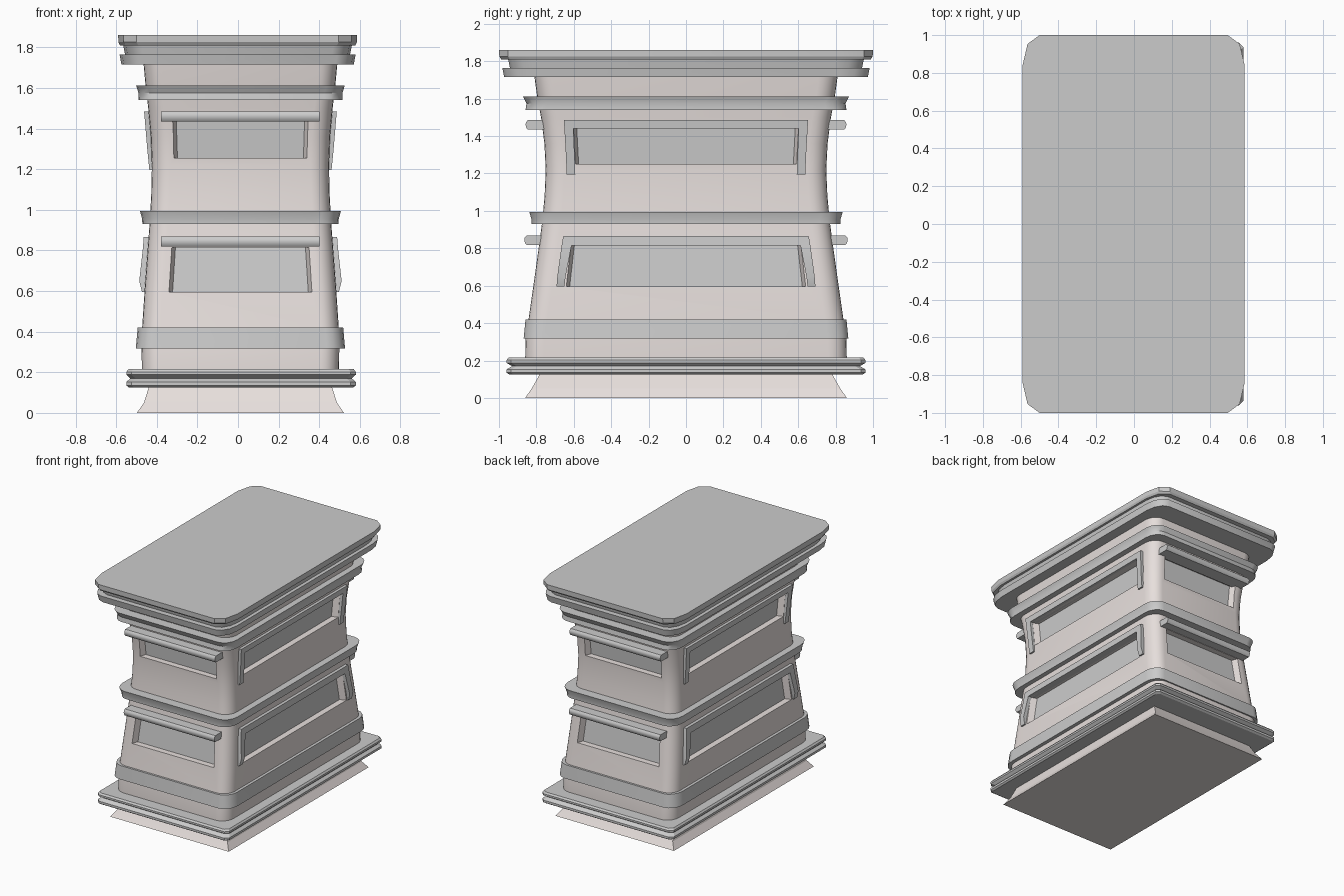
import bpy, bmesh
from math import cos, sin, pi, radians

if "Cube" in bpy.data.objects:
    bpy.data.objects.remove(bpy.data.objects["Cube"])

CX = 0.012  # the body sits slightly off centre in x
pink = bpy.data.materials.new("warm_plaster")
pink.diffuse_color = (0.80, 0.74, 0.72, 1)
pink.use_nodes = True
pink.node_tree.nodes["Principled BSDF"].inputs["Base Color"].default_value = pink.diffuse_color

# body profile: z, half width x, half depth y
PROFILE = [(0.20, .485, .86), (0.33, .487, .857), (0.42, .484, .842), (0.60, .472, .816),
           (0.80, .457, .788), (0.95, .446, .768), (1.08, .439, .756), (1.22, .436, .750),
           (1.36, .441, .757), (1.50, .454, .775), (1.62, .468, .797), (1.75, .480, .815)]


def wall(axis, z):
    """Half extent of the body at height z along axis 'x' or 'y'."""
    i = 1 if axis == 'x' else 2
    for a, b in zip(PROFILE, PROFILE[1:]):
        if a[0] <= z <= b[0]:
            return a[i] + (b[i] - a[i]) * (z - a[0]) / (b[0] - a[0])


def smooth(ob, angle=35):
    bpy.ops.object.select_all(action='DESELECT')
    ob.select_set(True)
    bpy.context.view_layer.objects.active = ob
    bpy.ops.object.shade_smooth_by_angle(angle=radians(angle))


def loft(name, rings, mat=None, angle=35):
    """Closed solid through a list of equal-length rings."""
    bm = bmesh.new()
    vs = [[bm.verts.new(p) for p in r] for r in rings]
    n = len(vs[0])
    for a, b in zip(vs, vs[1:]):
        for i in range(n):
            j = (i + 1) % n
            bm.faces.new((a[i], a[j], b[j], b[i]))
    bm.faces.new(vs[0])
    bm.faces.new(vs[-1])
    bmesh.ops.recalc_face_normals(bm, faces=bm.faces)
    me = bpy.data.meshes.new(name)
    bm.to_mesh(me)
    bm.free()
    ob = bpy.data.objects.new(name, me)
    bpy.context.collection.objects.link(ob)
    if mat:
        me.materials.append(mat)
    smooth(ob, angle)
    return ob


def rounded(hx, hy, z, rx, ry, n, cx):
    """Rectangle with elliptical corners."""
    pts = []
    for q, (sx, sy) in enumerate([(1, 1), (-1, 1), (-1, -1), (1, -1)]):
        for k in range(n + 1):
            t = q * pi / 2 + k * pi / 2 / n
            pts.append((cx + sx * (hx - rx) + rx * cos(t), sy * (hy - ry) + ry * sin(t), z))
    return pts


def stack(name, rows, rx=.09, ry=.11, n=4, cx=CX, mat=None, angle=35):
    return loft(name, [rounded(hx, hy, z, rx, ry, n, cx) for z, hx, hy in rows], mat, angle)


def place(axis, s, u, d, z):
    """u runs along the wall, d is distance outward from the centre."""
    return (CX + s * d, u, z) if axis == 'x' else (CX + u, s * d, z)


def strip(name, axis, s, rows, mat=None):
    """Upright piece on a wall; rows are z, u0, u1, d0, d1."""
    return loft(name, [[place(axis, s, u, d, z) for u, d in
                        ((u0, d0), (u1, d0), (u1, d1), (u0, d1))]
                       for z, u0, u1, d0, d1 in rows], mat)


# plinth
loft("plinth", [[(CX + sx * hx, sy * hy, z) for sx, sy in ((1, 1), (-1, 1), (-1, -1), (1, -1))]
                for z, hx, hy in ((0, .51, .86), (.05, .475, .825), (.13, .45, .78))], pink, 10)

# base ledges with a groove between
stack("base_ledges", [(.125, .552, .945), (.135, .565, .96), (.152, .565, .96), (.170, .545, .93),
                      (.188, .565, .96), (.202, .565, .96), (.215, .555, .95)],
      .025, .025, 1, .015, angle=20)

# flared body
body = stack("body", PROFILE, .09, .10, 6, mat=pink)

# recessed windows: axis, z0, z1, half width at z0, half width at z1
WINDOWS = [('y', 0.595, 0.815, .352, .338), ('y', 1.255, 1.445, .328, .334),
           ('x', 0.595, 0.815, .640, .615), ('x', 1.25, 1.44, .592, .602)]
DEPTH, SPLAY = .05, .018
for axis, z0, z1, w0, w1 in WINDOWS:
    for s in (-1, 1):
        rings = []
        for sign in (-1, 1):
            rings.append([place(axis, s, u, wall(axis, z) + sign * DEPTH, z) for u, z in
                          ((-w0 - sign * SPLAY, z0), (w0 + sign * SPLAY, z0),
                           (w1 + sign * SPLAY, z1), (-w1 - sign * SPLAY, z1))])
        cutter = loft("window_cutter", rings, pink)
        cutter.hide_render = True
        mod = body.modifiers.new("window", 'BOOLEAN')
        mod.operation, mod.object, mod.solver = 'DIFFERENCE', cutter, 'EXACT'
        bpy.ops.object.select_all(action='DESELECT')
        body.select_set(True)
        bpy.context.view_layer.objects.active = body
        bpy.ops.object.modifier_apply(modifier=mod.name)
        bpy.data.objects.remove(cutter)
        # grey pane at the back of the recess
        strip("window_pane", axis, s,
              [(z, -w + SPLAY, w - SPLAY, wall(axis, z) - DEPTH - .01, wall(axis, z) - DEPTH + .003)
               for z, w in ((z0, w0), (z1, w1))])
smooth(body)

# window hoods on front and back
for s in (-1, 1):
    for z, d in ((.818, .865), (1.435, .858)):
        outline = [(d - .12, z), (d - .012, z), (d - .004, z + .010), (d, z + .026),
                   (d - .003, z + .040), (d - .012, z + .050), (d - .12, z + .050)]
        loft("window_hood", [[place('y', s, u, a, b) for a, b in outline] for u in (-.39, .39)],
             angle=40)

# three-sided frames on the left and right: rows of z, inner u, outer u, projection
FRAMES = [[(.595, .650, .692, .012), (.65, .644, .688, .03), (.815, .612, .665, .024),
           (.865, .612, .656, .024)],
          [(1.195, .592, .638, .012), (1.30, .596, .642, .020), (1.44, .602, .650, .022),
           (1.485, .602, .653, .022)]]
for s in (-1, 1):
    for rows in FRAMES:
        for m in (-1, 1):
            strip("frame_jamb", 'x', s, [(z, m * a, m * b, wall('x', z) - .03, wall('x', z) + p)
                                         for z, a, b, p in rows])
        strip("frame_lintel", 'x', s, [(z, -a, a, wall('x', z) - .03, wall('x', z) + p)
                                       for z, a, b, p in rows[2:]])

# bands around the body
stack("lower_band", [(.318, .515, .868), (.42, .506, .858)])
stack("middle_band", [(.93, .483, .825), (.955, .484, .826), (.995, .495, .838)])
stack("upper_band", [(1.54, .503, .858), (1.575, .502, .853), (1.60, .510, .866), (1.612, .514, .872)])

# cornice and top slab
stack("cornice_lower", [(1.715, .572, .972), (1.765, .581, .982)], .09, .15, 3, -.002)
stack("cornice_middle", [(1.76, .553, .94), (1.815, .564, .952)], .09, .15, 3, -.002)
stack("top_slab", [(1.81, .580, .988), (1.825, .587, .998), (1.86, .588, 1.0)], .09, .16, 2, -.002,
      angle=20)
